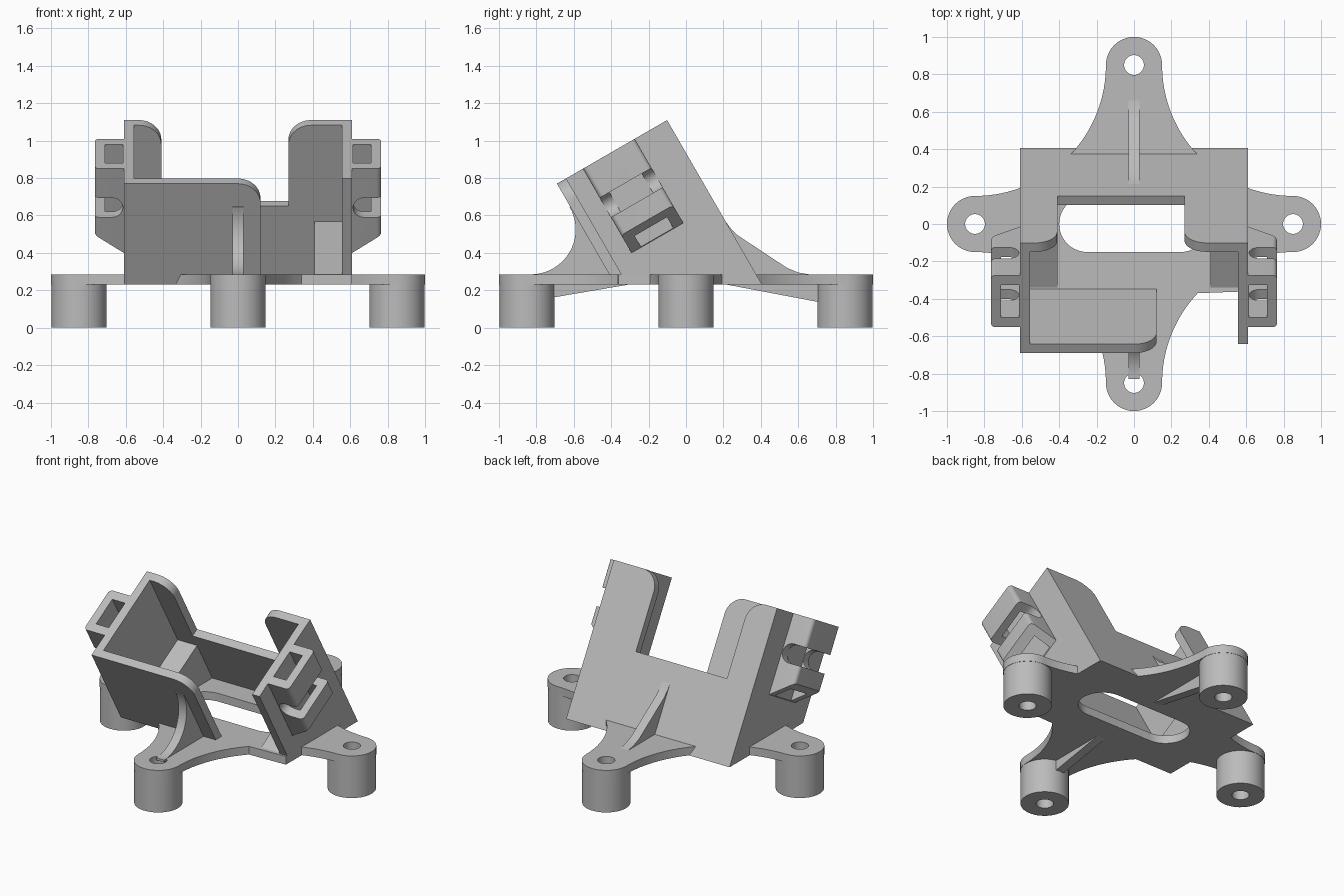
import bpy, bmesh
from math import sin, cos, radians

cube = bpy.data.objects.get("Cube")
if cube:
    bpy.data.objects.remove(cube)

mat = bpy.data.materials.new("plain grey")
mat.use_nodes = True
GREY = (0.5, 0.5, 0.5, 1)
mat.diffuse_color = GREY
mat.node_tree.nodes["Principled BSDF"].inputs["Base Color"].default_value = GREY

FLOOR, DECK = 0.23, 0.285      # underside and top of the base plate
HALF, WALL, DEPTH = 0.61, 0.055, 0.68
S, C = sin(radians(30)), cos(radians(30))


def arc(cx, cy, r, a, b, n=12):
    angles = [radians(a + (b - a) * i / n) for i in range(n + 1)]
    return [(cx + r * cos(t), cy + r * sin(t)) for t in angles]


def tilted(x, u, v):
    """Holder frame: u runs through its depth, v up its slope; stops at the floor."""
    y, z = -0.69 + u * C - v * S, 0.77 + u * S + v * C
    if z < FLOOR:
        y, z = y - (FLOOR - z) * S / C, FLOOR
    return x, y, z


def prism(name, pts, lo, hi, place):
    """Extrude a 2D outline from lo to hi; place(a, b, c) gives the 3D point."""
    bm = bmesh.new()
    bottom = [bm.verts.new(place(a, b, lo)) for a, b in pts]
    top = [bm.verts.new(place(a, b, hi)) for a, b in pts]
    bm.faces.new(bottom)
    bm.faces.new(top)
    for i in range(len(pts)):
        j = (i + 1) % len(pts)
        bm.faces.new((bottom[i], bottom[j], top[j], top[i]))
    bmesh.ops.recalc_face_normals(bm, faces=bm.faces)
    mesh = bpy.data.meshes.new(name)
    bm.to_mesh(mesh)
    bm.free()
    mesh.materials.append(mat)
    ob = bpy.data.objects.new(name, mesh)
    bpy.context.collection.objects.link(ob)
    return ob


def boolean(ob, tool, operation="DIFFERENCE"):
    mod = ob.modifiers.new("cut", "BOOLEAN")
    mod.operation, mod.solver, mod.object = operation, "EXACT", tool
    bpy.ops.object.select_all(action="DESELECT")
    bpy.context.view_layer.objects.active = ob
    ob.select_set(True)
    bpy.ops.object.modifier_apply(modifier="cut")
    bpy.data.objects.remove(tool)


def flat(a, b, c):
    return a, b, c


def side(a, b, c):
    return c, a, b


def slope_front(a, b, c):
    return tilted(a, c, b)


def slope_side(a, b, c):
    return tilted(c, a, b)


# Base plate: four lobes joined by hollow curves, with a rectangular body
quarter_back = (arc(0.85, 0, 0.15, 0, 90) + arc(0.85, 0.85, 0.7, 270, 250)[1:]
                + [(HALF, 0.37)] + arc(0.85, 0.85, 0.7, 223.3, 180)
                + arc(0, 0.85, 0.15, 0, 90)[1:])
quarter_front = [(x, -0.36 if (x, y) == (HALF, 0.37) else -y) for x, y in quarter_back]
right_half = quarter_front[::-1] + quarter_back[1:]
outline = right_half + [(-x, y) for x, y in right_half[-2:0:-1]]
plate = prism("base_plate", outline, FLOOR, DECK, flat)
slot = arc(0.25, 0, 0.15, -90, 90, 20) + arc(-0.25, 0, 0.15, 90, 270, 20)
boolean(plate, prism("slot_cutter", slot, 0, 0.6, flat))

# Round feet with screw holes
for name, x, y in (("left_foot", 0.85, 0), ("right_foot", -0.85, 0),
                   ("back_foot", 0, 0.85), ("front_foot", 0, -0.85)):
    hole = arc(x, y, 0.053, 0, 360, 32)[:-1]
    foot = prism(name, arc(x, y, 0.148, 0, 360, 48)[:-1], 0, FLOOR, flat)
    for part in (foot, plate):
        boolean(part, prism("hole_cutter", hole, -0.1, 0.5, flat))

# Tilted holder walls
front = [(-HALF, -2), (0.12, -2)] + arc(0, -0.12, 0.12, 0, 90) + [(-HALF, 0)]
prism("front_wall", front, 0, WALL, slope_front)
back = ([(-HALF, -2), (HALF, -2), (HALF, 0)] + arc(0.39, -0.12, 0.12, 90, 180)
        + [(0.27, -0.5), (-0.41, -0.5)] + arc(-0.53, -0.12, 0.12, 0, 90) + [(-HALF, 0)])
prism("back_wall", back, DEPTH - WALL, DEPTH, slope_front)
for name, s, u in (("left_wall", 1, WALL), ("right_wall", -1, 0)):
    wall = [(u, 0), (DEPTH, 0), (DEPTH, -2), (u, -2)]
    prism(name, wall, s * (HALF - WALL), s * HALF, slope_side)

# Sloped rest in each inner corner, and a strap clip outside each wall
rest = [(0.06, -0.595), (0.63, -0.595), (0.63, -2), (0.06, -2)]
for name, s in (("left", 1), ("right", -1)):
    prism(name + "_rest", rest, s * 0.41, s * 0.56, slope_side)

    def clip_front(a, b, c):
        return tilted(s * a, c, b)

    def clip_top(a, b, c):
        return tilted(s * a, b, c)

    body = ([(0.59, 0), (0.765, 0), (0.765, -0.18)]
            + arc(0.675, -0.24, 0.06, 90, 270)
            + [(0.765, -0.3), (0.765, -0.41), (HALF, -0.52), (0.59, -0.52)])
    clip = prism(name + "_strap_clip", body, 0.16, 0.48, clip_front)
    rounded = ([(0.5, 0.16)] + arc(0.74, 0.185, 0.025, -90, 0, 6)
               + arc(0.74, 0.455, 0.025, 0, 90, 6) + [(0.5, 0.48)])
    boolean(clip, prism("clip_rounding", rounded, -0.56, 0.1, clip_top), "INTERSECT")
    opening = [(0.615, 0.22), (0.71, 0.22), (0.71, 0.42), (0.615, 0.42)]
    boolean(clip, prism("clip_opening", opening, -0.56, 0.1, clip_top))

# Thin ribs above and below the front and back lobes
front_rib = arc(-0.83, 0.525, 0.24, -90, 30, 20) + [(-0.6, 0.66), (-0.38, 0.27), (-0.83, 0.27)]
back_rib = [(0.21, 0.57), (0.24, 0.53), (0.275, 0.495), (0.54, 0.32), (0.6, 0.295),
            (0.66, DECK), (0.66, 0.27), (0.36, 0.27), (0.2, 0.55)]
prism("front_rib", front_rib, -0.03, 0.03, side)
prism("back_rib", back_rib, -0.03, 0.03, side)
prism("front_under_rib", [(-0.31, FLOOR), (-0.72, FLOOR), (-0.72, 0.16)], -0.03, 0.03, side)
prism("back_under_rib", [(0.22, FLOOR), (0.72, FLOOR), (0.72, 0.135)], -0.03, 0.03, side)

# Smooth the curves and keep the corners sharp
bpy.ops.object.select_all(action="DESELECT")
for ob in bpy.context.collection.objects:
    if ob.type == "MESH" and mat.name in ob.data.materials:
        ob.select_set(True)
        bpy.context.view_layer.objects.active = ob
bpy.ops.object.shade_smooth_by_angle(angle=radians(25))
